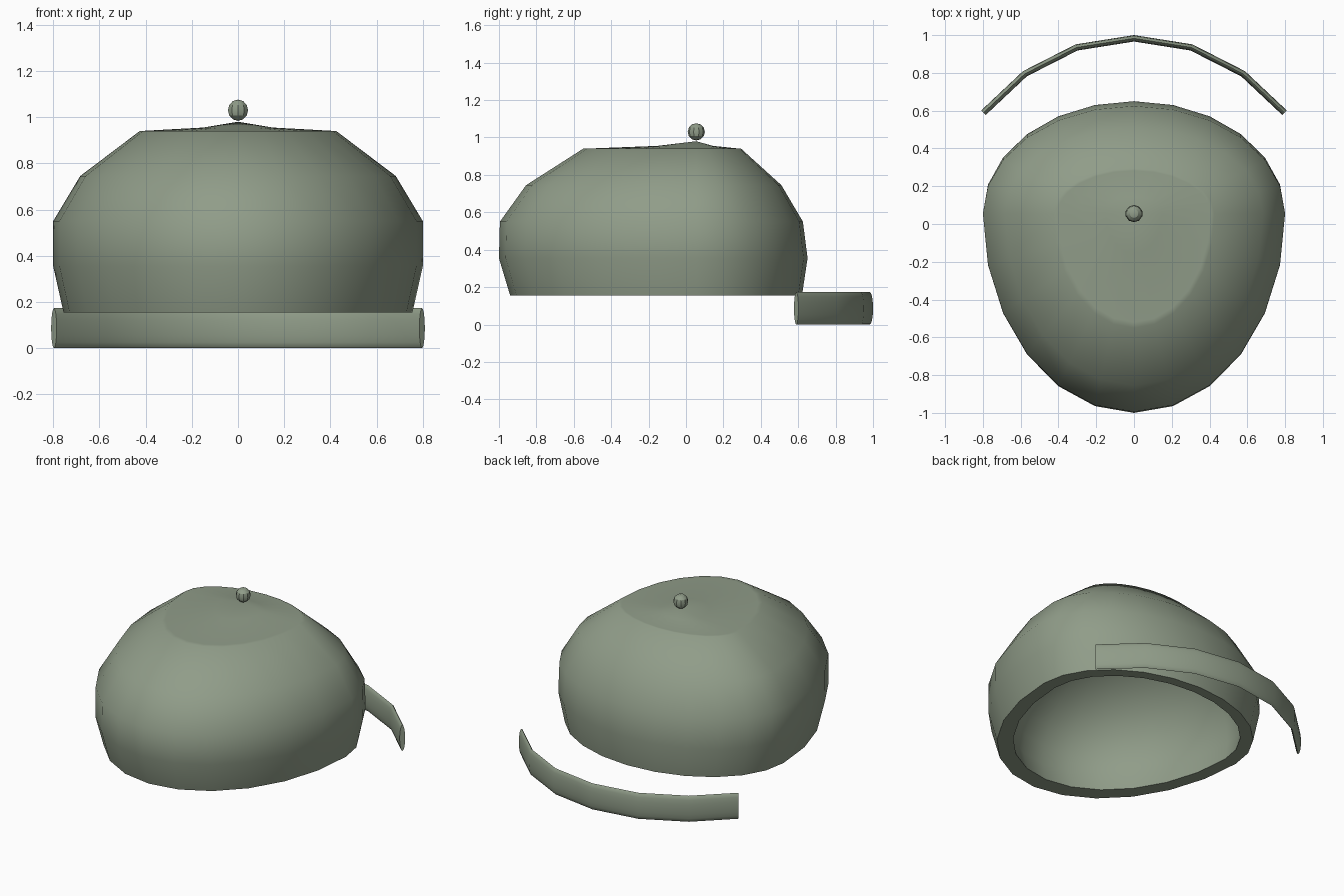
import bpy, bmesh, math

if "Cube" in bpy.data.objects:
    bpy.data.objects.remove(bpy.data.objects["Cube"])

mat = bpy.data.materials.new("sage_green")
mat.diffuse_color = (0.28, 0.335, 0.25, 1)
mat.use_nodes = True
mat.node_tree.nodes["Principled BSDF"].inputs["Base Color"].default_value = mat.diffuse_color
CY = 0.055  # crown axis


def finish(name, bm, angle=50):
    bmesh.ops.recalc_face_normals(bm, faces=bm.faces)
    me = bpy.data.meshes.new(name)
    bm.to_mesh(me)
    bm.free()
    me.materials.append(mat)
    ob = bpy.data.objects.new(name, me)
    bpy.context.collection.objects.link(ob)
    bpy.ops.object.select_all(action='DESELECT')
    ob.select_set(True)
    bpy.context.view_layer.objects.active = ob
    bpy.ops.object.shade_smooth_by_angle(angle=math.radians(angle))
    return ob


def bridge(bm, a, b):
    n = len(a)
    for i in range(n):
        bm.faces.new((a[i], a[(i + 1) % n], b[(i + 1) % n], b[i]))


# Crown: egg-shaped rings (z, half width, front reach, back reach)
outer = [(0.155, 0.755, 0.995, 0.565), (0.355, 0.80, 1.055, 0.595),
         (0.55, 0.80, 1.05, 0.57), (0.745, 0.683, 0.91, 0.455),
         (0.94, 0.425, 0.605, 0.24), (0.941, 0.405, 0.575, 0.228),
         (0.955, 0.15, 0.21, 0.09)]
# Lining: rounded dome inside the crown
K = 0.914  # lining size at its widest, relative to the crown
Z0, H = 0.30, 0.59
inner = []
for k in range(9):
    s = math.asin((0.155 - Z0) / H) * (1 - k / 8) + math.radians(80) * k / 8
    c = math.cos(s) * K
    inner.append((Z0 + H * math.sin(s), 0.755 * c, 0.995 * c, 0.565 * c))
N = 24
bm = bmesh.new()


def ring(z, w, f, b):
    vs = []
    for i in range(N):
        a = math.tau * i / N
        c = math.cos(a)
        vs.append(bm.verts.new((w * math.sin(a), CY + c * (b if c > 0 else f), z)))
    return vs


shells = []
for prof, apex in ((outer, 0.98), (inner, Z0 + H)):
    rings = [ring(*p) for p in prof]
    for a, b in zip(rings, rings[1:]):
        bridge(bm, a, b)
    tip = bm.verts.new((0, CY, apex))
    for i in range(N):
        bm.faces.new((rings[-1][i], rings[-1][(i + 1) % N], tip))
    shells.append(rings)
bridge(bm, shells[0][0], shells[1][0])  # bottom rim
finish("cap_crown", bm)

# Visor: thin lens-shaped section swept along an arc behind the crown
bm = bmesh.new()
S = 16
sections = []
# (position on the arc, facing of the section); ends are square to the last span
for deg, face in ((-53.5, -45), (-36, -36), (-18, -18), (0, 0), (18, 18), (36, 36), (53.5, 45)):
    t, n = math.radians(deg), math.radians(face)
    r = 0.991 if abs(deg) > 50 else 0.983
    vs = []
    for k in range(S):
        u = math.tau * k / S
        d = 0.017 * math.cos(u)
        vs.append(bm.verts.new((r * math.sin(t) + d * math.sin(n),
                                r * math.cos(t) + d * math.cos(n),
                                0.0865 + 0.0865 * math.sin(u))))
    sections.append(vs)
for a, b in zip(sections, sections[1:]):
    bridge(bm, a, b)
bm.faces.new(sections[0])
bm.faces.new(sections[-1])
finish("visor", bm)

# Button on top
bm = bmesh.new()
bmesh.ops.create_uvsphere(bm, u_segments=10, v_segments=6, radius=0.046)
bmesh.ops.translate(bm, verts=bm.verts, vec=(0, CY, 1.03))
finish("top_button", bm, 29)
